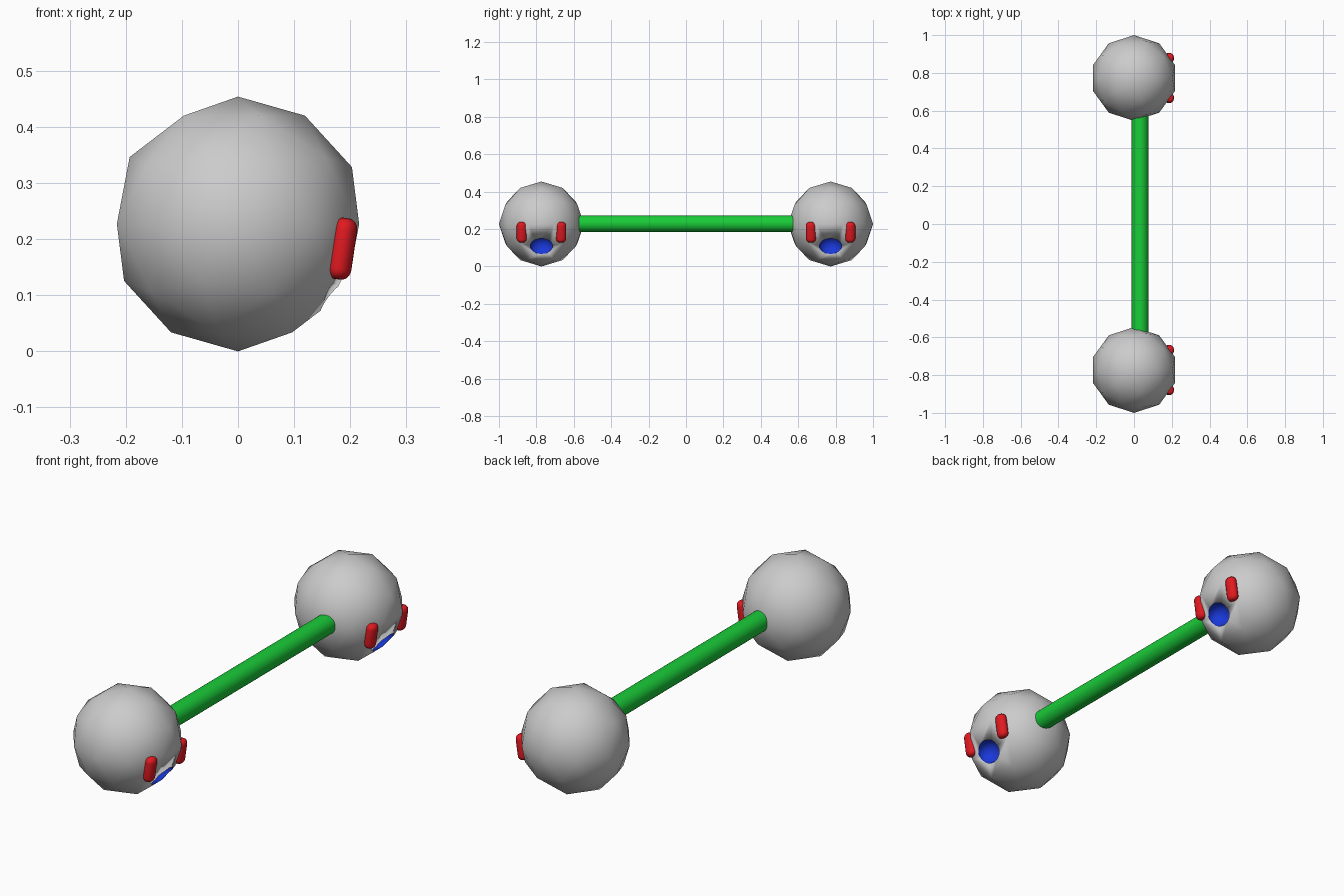
import bpy
from math import radians, atan2

if "Cube" in bpy.data.objects:
    bpy.data.objects.remove(bpy.data.objects["Cube"])

BALL_R = 0.227
BALL_Y = 0.773


def material(name, color):
    m = bpy.data.materials.new(name)
    m.diffuse_color = color
    m.use_nodes = True
    m.node_tree.nodes["Principled BSDF"].inputs["Base Color"].default_value = m.diffuse_color
    return m


red = material("red", (0.75, 0.01, 0.015, 1))
green = material("green", (0.01, 0.6, 0.04, 1))
blue = material("blue", (0.01, 0.04, 0.7, 1))


def apply_modifier(obj, mod):
    bpy.context.view_layer.objects.active = obj
    bpy.ops.object.modifier_apply(modifier=mod.name)


def make_ball(name, y):
    # low-poly ball with smooth shading
    bpy.ops.mesh.primitive_ico_sphere_add(subdivisions=2, radius=BALL_R,
                                          location=(0, y, BALL_R))
    ball = bpy.context.object
    ball.name = name
    bpy.ops.object.shade_smooth()
    # mouth hollow, lined in blue
    bpy.ops.mesh.primitive_uv_sphere_add(segments=32, ring_count=16, radius=1,
                                         location=(0.169, y, 0.110))
    cutter = bpy.context.object
    cutter.scale = (0.05, 0.06, 0.052)
    cutter.hide_render = True
    bpy.ops.object.shade_smooth()
    for o in (ball, cutter):
        o.data.materials.append(None)
        o.data.materials.append(blue)
    for p in cutter.data.polygons:
        p.material_index = 1
    mod = ball.modifiers.new("mouth", 'BOOLEAN')
    mod.operation = 'DIFFERENCE'
    mod.solver = 'EXACT'
    mod.object = cutter
    apply_modifier(ball, mod)
    bpy.data.objects.remove(cutter)


def make_eye(name, y):
    # upright rounded pill, leaning with the ball surface
    bpy.ops.mesh.primitive_cylinder_add(vertices=24, radius=0.027, depth=0.11,
                                        location=(0.185, y, 0.183))
    eye = bpy.context.object
    eye.name = name
    eye.scale.x = 0.83
    eye.rotation_euler.y = atan2(0.016, 0.11)
    mod = eye.modifiers.new("round", 'BEVEL')
    mod.width = 0.02
    mod.segments = 5
    mod.limit_method = 'ANGLE'
    mod.angle_limit = radians(40)
    apply_modifier(eye, mod)
    eye.data.materials.append(red)
    bpy.ops.object.shade_smooth_by_angle(angle=radians(40))


for label, side in (("front", -1), ("back", 1)):
    y = side * BALL_Y
    make_ball(label + "_ball", y)
    make_eye(label + "_eye_left", y - 0.105)
    make_eye(label + "_eye_right", y + 0.105)

# connecting bar
bpy.ops.mesh.primitive_cylinder_add(vertices=32, radius=0.044, depth=1.2,
                                    location=(0.032, 0, 0.229),
                                    rotation=(radians(90), 0, 0))
bar = bpy.context.object
bar.name = "bar"
bar.data.materials.append(green)
bpy.ops.object.shade_smooth_by_angle(angle=radians(40))
